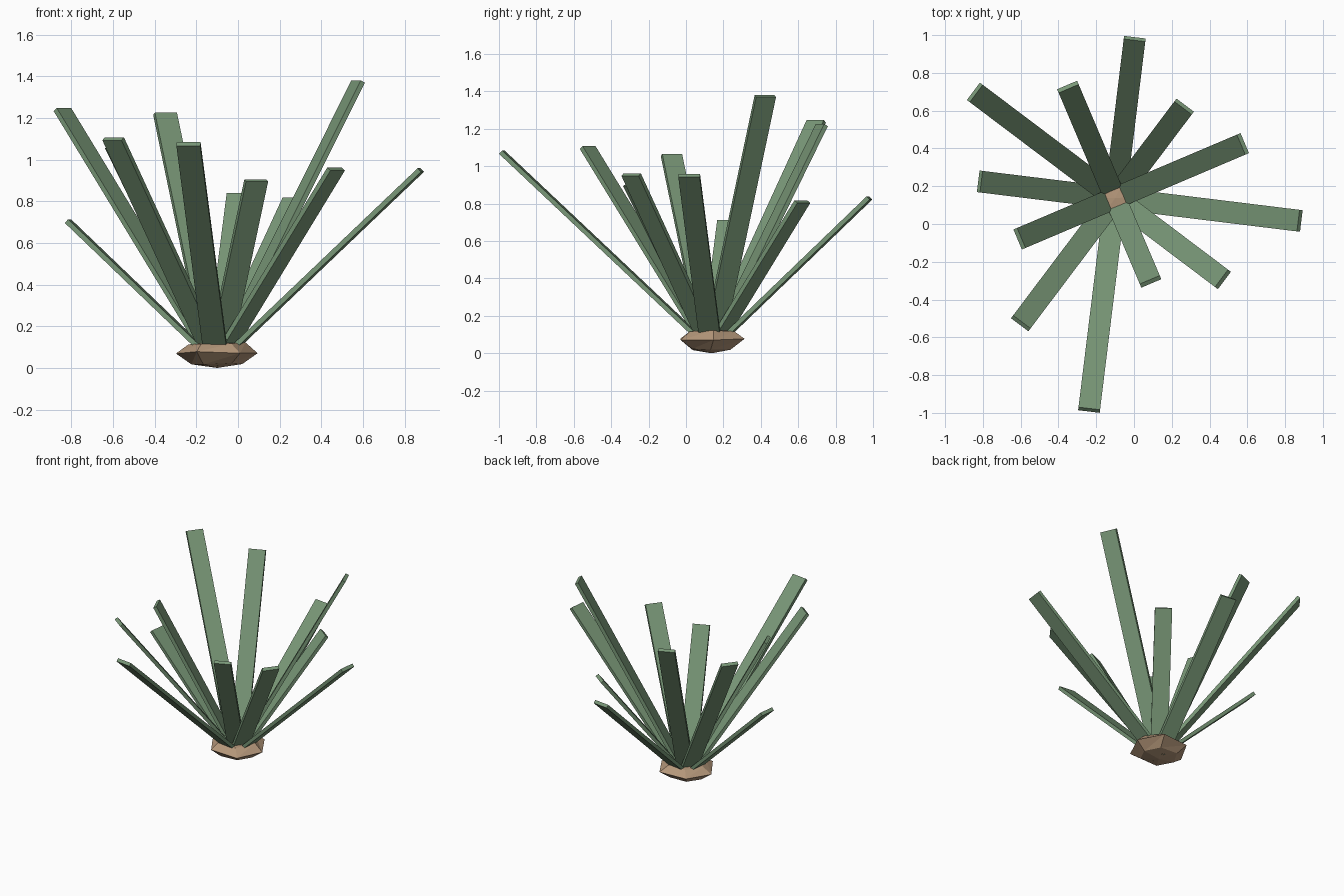
import bpy, bmesh, math, random
from mathutils import Vector, Matrix

if "Cube" in bpy.data.objects:
    bpy.data.objects.remove(bpy.data.objects["Cube"], do_unlink=True)

random.seed(4)
ROOT = Vector((-0.1, 0.137, 0.018))
BLADE_W, BLADE_T = 0.115, 0.024


def material(name, rgb):
    mat = bpy.data.materials.new(name)
    mat.use_nodes = True
    mat.diffuse_color = (*rgb, 1)
    mat.node_tree.nodes["Principled BSDF"].inputs["Base Color"].default_value = (*rgb, 1)
    return mat


def finish(name, bm, mat):
    bmesh.ops.recalc_face_normals(bm, faces=bm.faces)
    mesh = bpy.data.meshes.new(name)
    bm.to_mesh(mesh)
    bm.free()
    mesh.materials.append(mat)
    obj = bpy.data.objects.new(name, mesh)
    bpy.context.collection.objects.link(obj)
    return obj


green = material("leaf green", (0.19, 0.31, 0.185))
tan = material("root tan", (0.46, 0.31, 0.195))


# Flat strap leaf: a thin box running from the root to a tip
def blade(name, angle, reach, height):
    radial = Vector((math.cos(angle), math.sin(angle), 0))
    axis = radial * reach + Vector((0, 0, height - ROOT.z))
    length = axis.length
    axis.normalize()
    side = Vector((0, 0, 1)).cross(radial)
    normal = axis.cross(side)
    turn = Matrix((side, normal, axis)).transposed().to_4x4()
    bm = bmesh.new()
    bmesh.ops.create_cube(bm, size=1)
    bmesh.ops.scale(bm, vec=(BLADE_W, BLADE_T, length), verts=bm.verts)
    bmesh.ops.translate(bm, vec=(0, 0, length / 2), verts=bm.verts)
    bmesh.ops.transform(bm, matrix=Matrix.Translation(ROOT) @ turn, verts=bm.verts)
    return finish(name, bm, green)


# Leaves evenly fanned clockwise: (reach, tip height)
leaves = [(0.85, 0.83), (0.607, 0.81), (0.735, 1.375), (0.985, 0.95),
          (0.715, 0.955), (0.48, 0.9), (1.13, 1.075), (0.83, 1.1),
          (0.55, 1.06), (0.722, 0.705), (0.93, 1.24), (0.64, 1.22)]
for i, (reach, height) in enumerate(leaves):
    blade(f"leaf_{i + 1}", math.radians(83 - 30 * i), reach, height)

# Faceted root clump: three uneven six-sided rings with capped ends
bm = bmesh.new()
rings = []
for radius, z in ((0.125, 0.02), (0.2, 0.073), (0.137, 0.118)):
    ring = []
    for k in range(6):
        a = math.radians(60 * k + random.uniform(-5, 5))
        r = radius * random.uniform(0.96, 1.02)
        ring.append(bm.verts.new((ROOT.x + r * math.cos(a), ROOT.y + r * math.sin(a),
                                  z + random.uniform(-0.006, 0.006))))
    rings.append(ring)
for low, high in zip(rings, rings[1:]):
    for k in range(6):
        n = (k + 1) % 6
        bm.faces.new((low[k], low[n], high[n]))
        bm.faces.new((low[k], high[n], high[k]))
for ring, z in ((rings[0], 0.0), (rings[-1], 0.128)):
    centre = bm.verts.new((ROOT.x, ROOT.y, z))
    for k in range(6):
        bm.faces.new((ring[k], ring[(k + 1) % 6], centre))
finish("root_clump", bm, tan)
